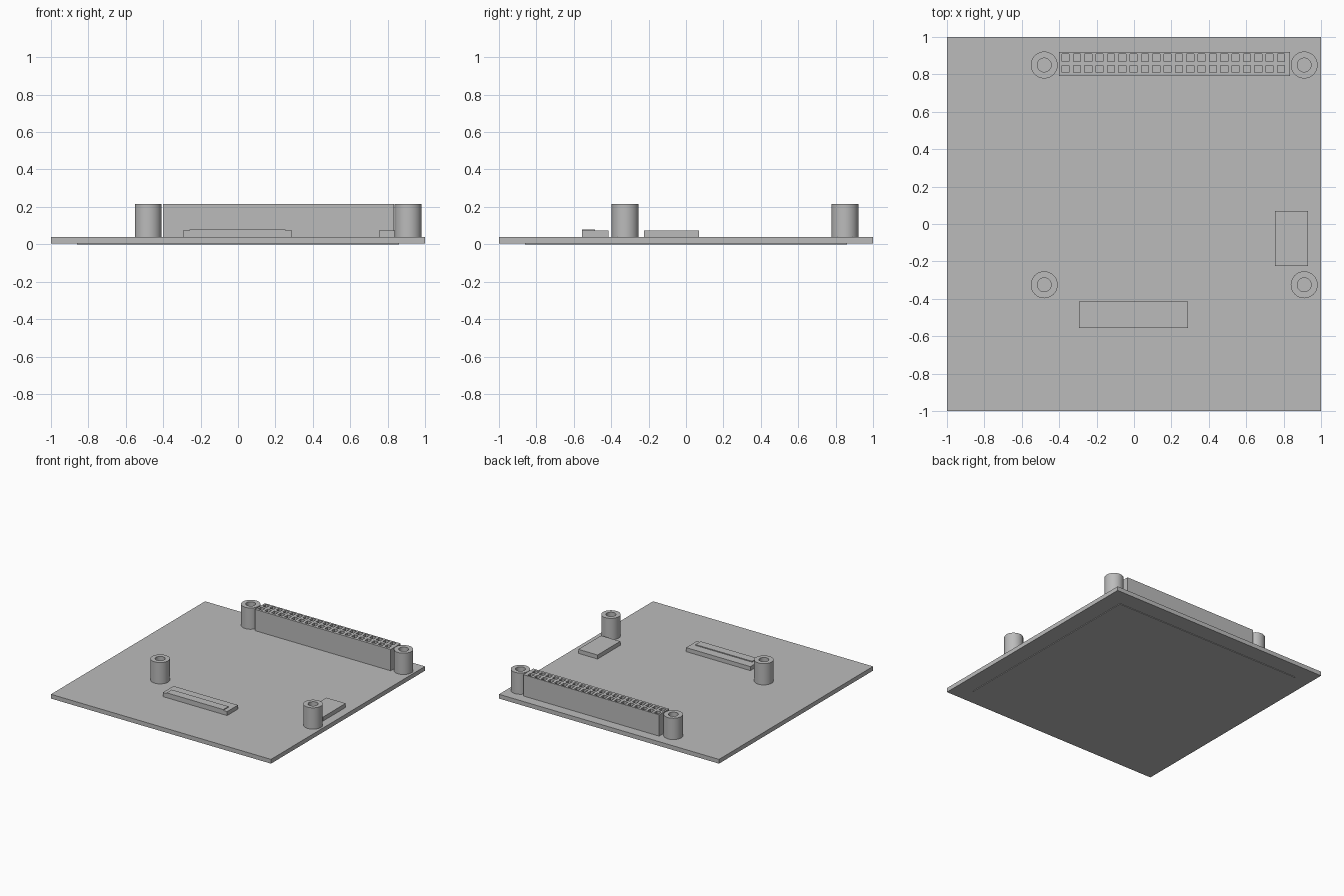
import bpy
import bmesh
from math import tau, radians
from mathutils import Matrix, Vector

if "Cube" in bpy.data.objects:
    bpy.data.objects.remove(bpy.data.objects["Cube"], do_unlink=True)

grey = bpy.data.materials.new("plain grey")
grey.use_nodes = True
grey.diffuse_color = (0.5, 0.5, 0.5, 1)
grey.node_tree.nodes["Principled BSDF"].inputs["Base Color"].default_value = (0.5, 0.5, 0.5, 1)

BOARD_TOP, TALL, LOW = 0.04, 0.215, 0.073


def add_object(name, bm):
    bmesh.ops.recalc_face_normals(bm, faces=bm.faces)
    mesh = bpy.data.meshes.new(name)
    bm.to_mesh(mesh)
    bm.free()
    mesh.materials.append(grey)
    obj = bpy.data.objects.new(name, mesh)
    bpy.context.collection.objects.link(obj)
    return obj


def add_box(bm, x, y, z):
    lo, hi = Vector((x[0], y[0], z[0])), Vector((x[1], y[1], z[1]))
    matrix = Matrix.Translation((lo + hi) / 2) @ Matrix.Diagonal((*(hi - lo), 1))
    bmesh.ops.create_cube(bm, size=1, matrix=matrix)


def box(name, x, y, z):
    bm = bmesh.new()
    add_box(bm, x, y, z)
    return add_object(name, bm)


# Circuit board and the thin panel beneath it
box("circuit_board", (-1, 1), (-1, 1), (0.005, BOARD_TOP))
box("underside_panel", (-0.86, 0.86), (-0.86, 0.86), (0, 0.005))

# Flat cable connector with its latch
box("cable_connector", (-0.295, 0.29), (-0.555, -0.415), (BOARD_TOP, LOW))
box("cable_latch", (-0.26, 0.255), (-0.555, -0.487), (LOW, 0.08))

# Low connector at the left edge
box("edge_connector", (0.755, 0.93), (-0.225, 0.07), (BOARD_TOP, LOW))

# Pin header with two rows of square sockets
header = box("pin_header", (-0.4, 0.835), (0.79, 0.92), (BOARD_TOP, TALL))
bm = bmesh.new()
for i in range(20):
    for y in (0.829, 0.889):
        x = -0.366 + i * 0.0606
        add_box(bm, (x - 0.019, x + 0.019), (y - 0.019, y + 0.019), (0.07, 0.25))
cutter = add_object("socket_cutter", bm)
cutter.hide_render = True
cut = header.modifiers.new("sockets", 'BOOLEAN')
cut.operation = 'DIFFERENCE'
cut.solver = 'EXACT'
cut.object = cutter
bpy.context.view_layer.objects.active = header
bpy.ops.object.modifier_apply(modifier=cut.name)
bpy.data.objects.remove(cutter, do_unlink=True)


# Hollow standoffs, turned from a profile
def standoff(name, x, y, outer=0.072, inner=0.037):
    bm = bmesh.new()
    profile = [(outer, BOARD_TOP), (outer, TALL), (inner, TALL), (inner, BOARD_TOP)]
    verts = [bm.verts.new((r, 0, z)) for r, z in profile]
    edges = [bm.edges.new((verts[i], verts[(i + 1) % 4])) for i in range(4)]
    bmesh.ops.spin(bm, geom=verts + edges, cent=(0, 0, 0), axis=(0, 0, 1),
                   angle=tau, steps=40, use_merge=False)
    bmesh.ops.remove_doubles(bm, verts=bm.verts, dist=0.0001)
    bmesh.ops.translate(bm, verts=bm.verts, vec=(x, y, 0))
    obj = add_object(name, bm)
    bpy.ops.object.select_all(action='DESELECT')
    obj.select_set(True)
    bpy.context.view_layer.objects.active = obj
    bpy.ops.object.shade_smooth_by_angle(angle=radians(30))


for side, x in (("right", -0.48), ("left", 0.91)):
    for end, y in (("back", 0.85), ("front", -0.325)):
        standoff(f"standoff_{end}_{side}", x, y)
